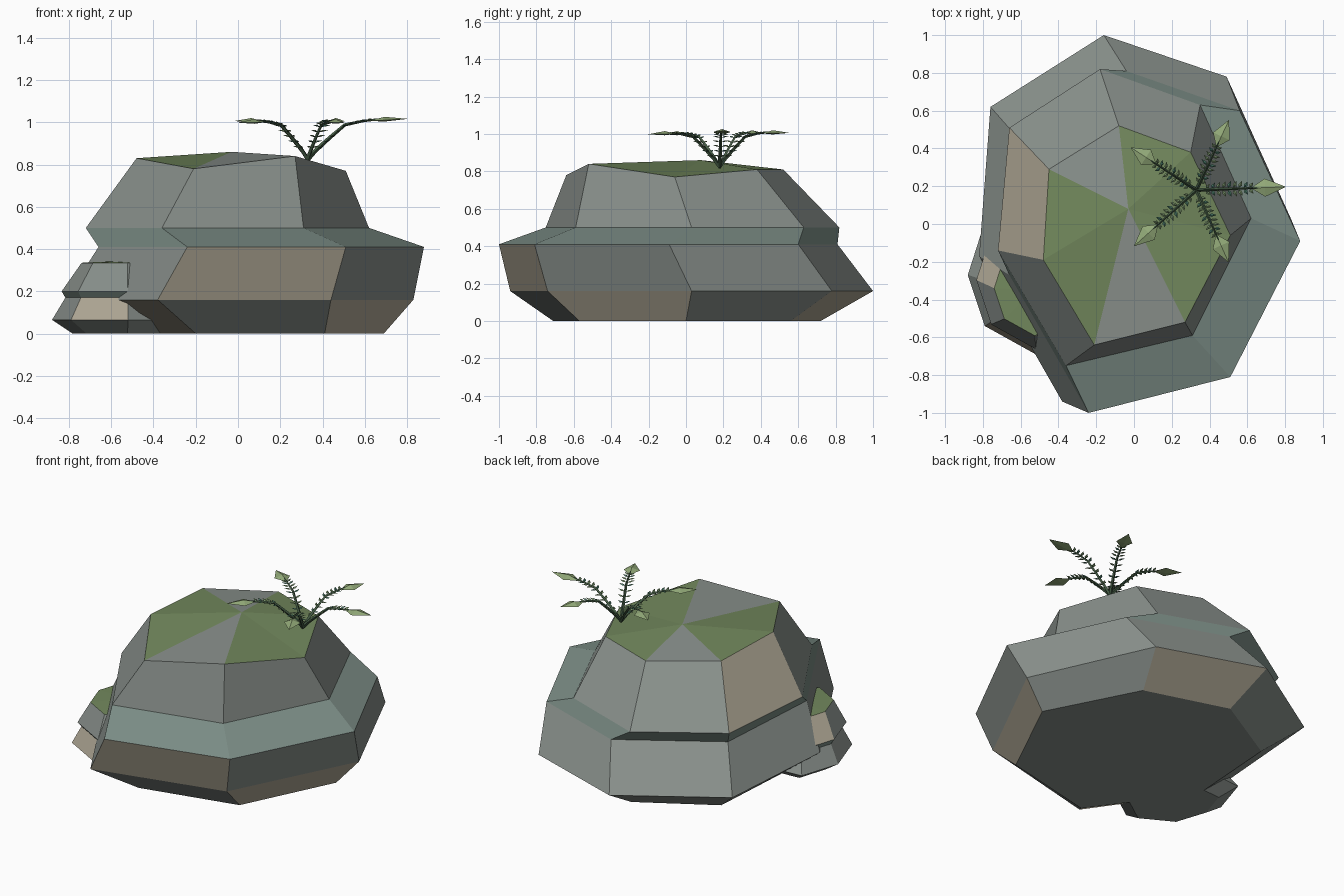
import bpy, math
from mathutils import Vector

if "Cube" in bpy.data.objects:
    bpy.data.objects.remove(bpy.data.objects["Cube"])


def mat(name, rgb):
    m = bpy.data.materials.new(name)
    m.diffuse_color = (*rgb, 1)
    m.use_nodes = True
    m.node_tree.nodes["Principled BSDF"].inputs["Base Color"].default_value = m.diffuse_color
    return m


STONE = [mat("stone_grey", (.25, .28, .26)), mat("stone_teal", (.21, .28, .25)),
         mat("stone_tan", (.43, .39, .30)), mat("moss", (.17, .25, .11))]
LEAF = [mat("stem_green", (.06, .11, .06)), mat("leaflet_green", (.18, .28, .14)),
        mat("leaflet_teal", (.07, .20, .14)), mat("leaf_tip", (.29, .40, .19))]


def make(name, verts, faces, mats, index):
    me = bpy.data.meshes.new(name)
    me.from_pydata([tuple(v) for v in verts], [], faces)
    for m in mats:
        me.materials.append(m)
    for p, i in zip(me.polygons, index):
        p.material_index = i
    me.update()
    ob = bpy.data.objects.new(name, me)
    bpy.context.collection.objects.link(ob)
    return ob


def rock(name, rings, apex, tan, bare_top):
    """Stack 7-sided rings into a faceted boulder with a mossy fan on top."""
    n = 7
    verts = [p for ring in rings for p in ring] + [apex]
    faces, index = [tuple(reversed(range(n)))], [0]
    for b in range(len(rings) - 1):
        for i in range(n):
            j = (i + 1) % n
            faces.append((b * n + i, b * n + j, (b + 1) * n + j, (b + 1) * n + i))
            index.append(2 if (b, i) in tan else 1 if b == 2 else 0)
    t = (len(rings) - 1) * n
    for i in range(n):
        faces.append((t + i, t + (i + 1) % n, len(verts) - 1))
        index.append(0 if i in bare_top else 3)
    return make(name, verts, faces, STONE, index)


def level(z, pts):
    return [(x, y, z) for x, y in pts]


# Main boulder: layers slide sideways over each other
top = [(-.21, -.64, .78), (.27, -.52, .84), (.51, -.06, .77), (.30, .38, .81),
       (-.08, .52, .81), (-.45, .29, .82), (-.48, -.19, .83)]
main = [
    level(0, [(-.20, -.71), (.41, -.57), (.69, 0), (.40, .56), (-.12, .72), (-.57, .46), (-.61, -.14)]),
    level(.16, [(-.38, -.94), (.44, -.74), (.83, .03), (.49, .78), (-.16, 1), (-.76, .62), (-.82, -.17)]),
    level(.41, [(-.24, -1), (.51, -.81), (.88, -.09), (.56, .60), (-.04, .81), (-.61, .45), (-.66, -.27)]),
    level(.50, [(-.36, -.75), (.31, -.59), (.62, .03), (.35, .63), (-.18, .82), (-.66, .51), (-.72, -.14)]),
    top]
rock("main_boulder", main, (-.03, .08, .86), {(0, 1), (0, 3), (0, 6), (1, 0), (3, 5)}, {0, 4})

# Small boulder leaning on the left side
base = [(-.26, -.22), (.01, -.37), (.28, -.18), (.28, .10), (.03, .32), (-.27, .30), (-.35, .05)]
layers = [(0, .72, 0), (.065, 1, 0), (.17, .82, -.01), (.20, .87, -.02), (.335, .60, -.05)]
small = [level(z, [(-.53 + x * s, -.32 + y * s + dy) for x, y in base]) for z, s, dy in layers]
rock("small_boulder", small, (-.53, -.35, .345), {(1, 0), (3, 5)}, {4})

# Fern: each frond is a tapered stem, pairs of leaflets and a folded tip leaf
PATH = [(0, .825), (.035, .865), (.10, .925), (.17, .985), (.25, 1.0), (.32, 1.005)]


def path_at(r):
    for (r0, z0), (r1, z1) in zip(PATH, PATH[1:]):
        if r <= r1:
            return z0 + (z1 - z0) * (r - r0) / (r1 - r0)
    return PATH[-1][1]


def frond(name, angle, length, lift):
    ca, sa = math.cos(angle), math.sin(angle)
    k = length / .46
    verts, faces, index = [], [], []

    def put(r, side, z):
        z += lift * (r / .46) ** 2
        verts.append((.33 + ca * r * k - sa * side, .18 + sa * r * k + ca * side, z))
        return len(verts) - 1

    def leaf(a, b, width, ridge, m):
        """Diamond leaf from a to b with a raised middle crease."""
        a, b = Vector(a), Vector(b)
        d = b - a
        w = Vector((-d.y, d.x, 0)).normalized() * width
        c = a + d * .4
        s = [put(*p) for p in (a, c + w, b, c - w, c + Vector((0, 0, ridge)), c - Vector((0, 0, ridge * .4)))]
        for i in range(4):
            p, q = s[i], s[(i + 1) % 4]
            faces.extend([(q, p, s[4]), (p, q, s[5])])
            index.extend([m, m])

    # stem, four sided
    rows = []
    for i, (r, z) in enumerate(PATH):
        t = .011 - .0013 * i
        rows.append([put(r - t * .5, 0, z + t), put(r, t, z), put(r + t * .5, 0, z - t), put(r, -t, z)])
    for a, b in zip(rows, rows[1:]):
        for i in range(4):
            j = (i + 1) % 4
            faces.append((a[i], a[j], b[j], b[i]))
            index.append(0)

    # leaflet pairs
    for i in range(9):
        r = .05 + i * .028
        size = .030 + .014 * math.sin(math.pi * i / 8)
        for side in (-1, 1):
            z = path_at(r)
            leaf((r, side * .004, z), (r + .018, side * size, z + .008), .010, .006, 2 if i % 3 == 1 else 1)

    # tip leaf
    leaf((.28, 0, 1.0), (.46, 0, .998), .048, .016, 3)
    return make(name, verts, faces, LEAF, index)


for i, (deg, length, lift) in enumerate([(2, .475, .018), (65, .41, .008), (147, .415, .008),
                                         (222, .445, 0), (294, .42, 0)]):
    frond(f"fern_frond_{i + 1}", math.radians(deg), length, lift)
